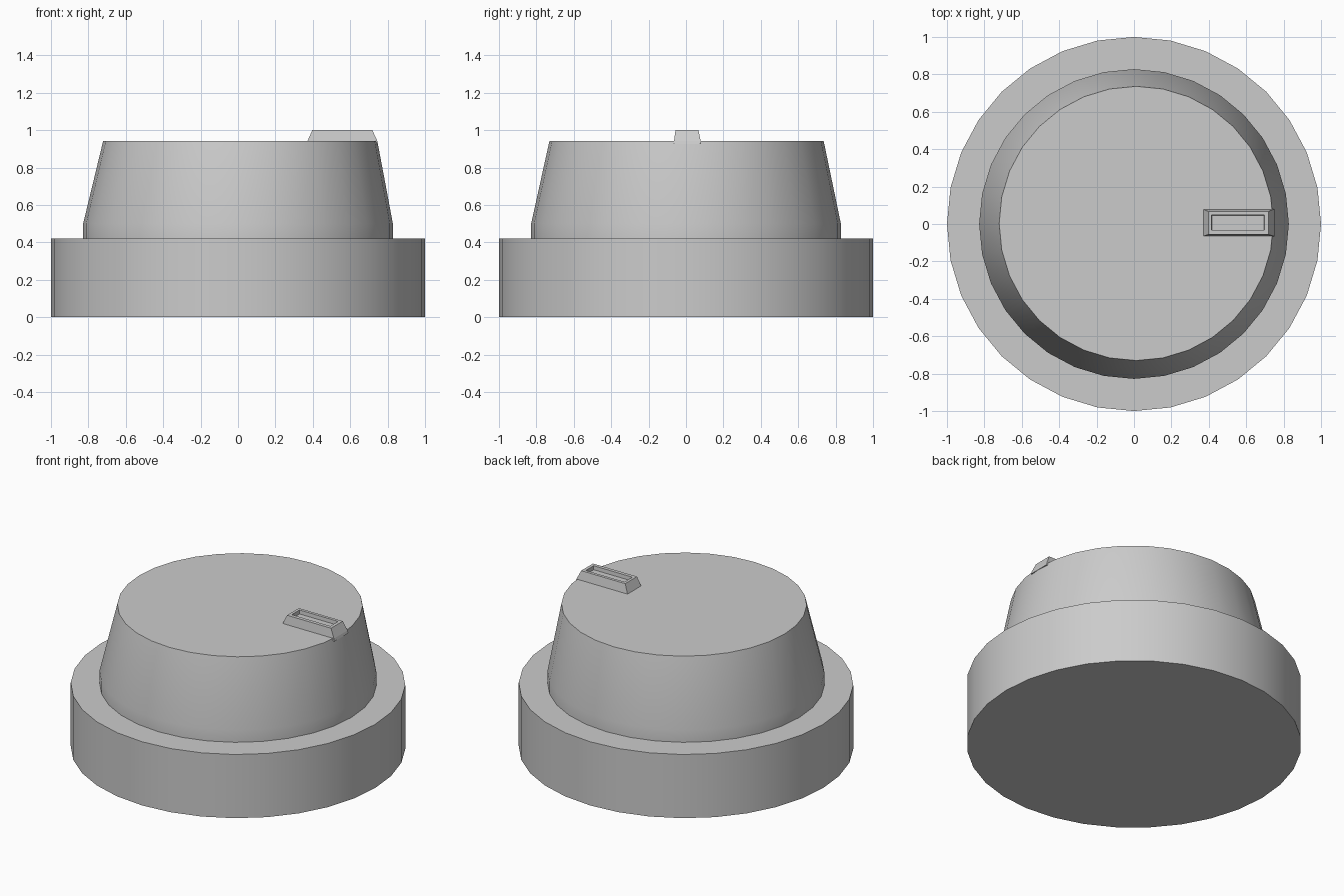
import bpy, bmesh
from math import sin, cos, tau, radians

if "Cube" in bpy.data.objects:
    bpy.data.objects.remove(bpy.data.objects["Cube"])


def loft(name, loops, cap_start=True, smooth=False):
    """Skin a list of equally sized point loops, capping the ends."""
    bm = bmesh.new()
    rings = [[bm.verts.new(p) for p in loop] for loop in loops]
    for a, b in zip(rings, rings[1:]):
        n = len(a)
        for i in range(n):
            j = (i + 1) % n
            bm.faces.new((a[i], a[j], b[j], b[i]))
    bm.faces.new(rings[-1])
    if cap_start:
        bm.faces.new(rings[0][::-1])
    mesh = bpy.data.meshes.new(name)
    bm.to_mesh(mesh)
    bm.free()
    obj = bpy.data.objects.new(name, mesh)
    bpy.context.collection.objects.link(obj)
    if smooth:
        bpy.ops.object.select_all(action='DESELECT')
        obj.select_set(True)
        bpy.context.view_layer.objects.active = obj
        bpy.ops.object.shade_smooth_by_angle(angle=radians(30))
    return obj


def circle(r, z, cx=0.0, cy=0.0, n=32):
    return [(cx + r * cos(tau * i / n), cy + r * sin(tau * i / n), z) for i in range(n)]


def rect(x0, x1, y0, y1, z):
    return [(x0, y0, z), (x1, y0, z), (x1, y1, z), (x0, y1, z)]


# Wide round base
loft("base", [circle(1, 0), circle(1, 0.42)], smooth=True)

# Tapered grip: short straight neck, then a slightly off-centre top
loft("grip", [circle(0.828, 0.415), circle(0.828, 0.50),
              circle(0.733, 0.942, 0.012, 0.003)], cap_start=False, smooth=True)

# Raised pointer with a shallow recess in its top
loft("pointer", [rect(0.365, 0.75, -0.066, 0.08, 0.925),
                 rect(0.372, 0.745, -0.064, 0.078, 0.942),
                 rect(0.397, 0.718, -0.056, 0.067, 1.0),
                 rect(0.415, 0.697, -0.033, 0.048, 1.0),
                 rect(0.417, 0.695, -0.031, 0.046, 0.975)])
